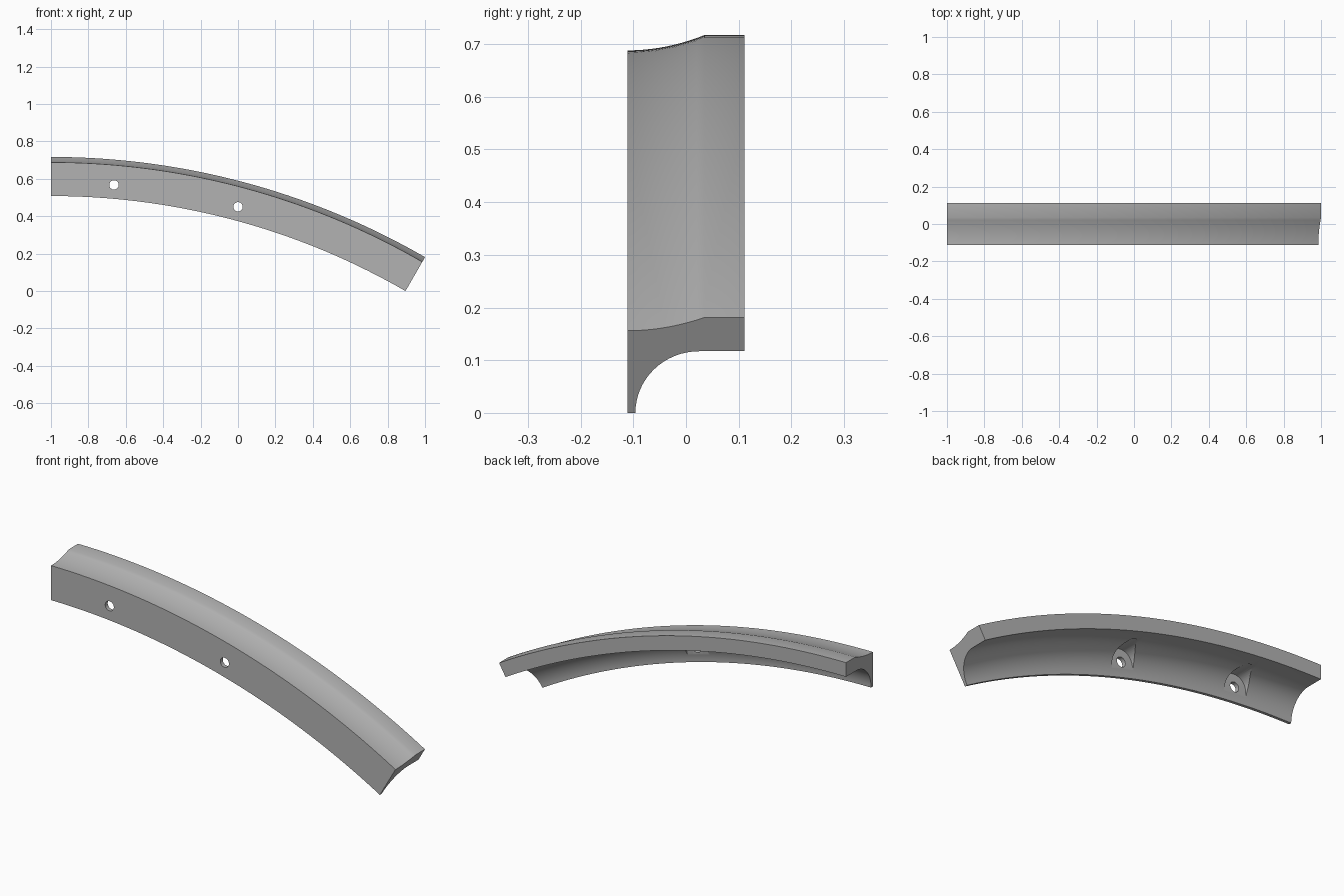
import bpy
import bmesh
from math import sin, cos, pi, radians

cube = bpy.data.objects.get("Cube")
if cube:
    bpy.data.objects.remove(cube, do_unlink=True)

CX, CZ = -1.0, -3.283            # centre of the arc
R_OUT, R_IN, R_UNDER = 4.0, 3.791, 3.926
Y_FRONT, Y_BACK = -0.111, 0.111
SWEEP, STEPS = radians(30), 60
R_HOLE = 3.865

grey = bpy.data.materials.new("plain grey")
grey.use_nodes = True
colour = (0.45, 0.45, 0.45, 1)
grey.diffuse_color = colour
grey.node_tree.nodes["Principled BSDF"].inputs["Base Color"].default_value = colour


def on_arc(y, r, a):
    return (CX + r * sin(a), y, CZ + r * cos(a))


def loft(name, rings):
    """Closed solid through a list of equal rings of points."""
    bm = bmesh.new()
    rows = [[bm.verts.new(p) for p in ring] for ring in rings]
    n = len(rows[0])
    for a, b in zip(rows, rows[1:]):
        for i in range(n):
            j = (i + 1) % n
            bm.faces.new((a[i], a[j], b[j], b[i]))
    bm.faces.new(rows[0])
    bm.faces.new(rows[-1])
    bmesh.ops.recalc_face_normals(bm, faces=bm.faces)
    mesh = bpy.data.meshes.new(name)
    bm.to_mesh(mesh)
    bm.free()
    mesh.materials.append(grey)
    ob = bpy.data.objects.new(name, mesh)
    bpy.context.collection.objects.link(ob)
    return ob


# Cross-section: dished top, flat flange, coved underside, thin front lip
section = [(Y_FRONT + 0.146 * t, R_OUT - 0.029 * (1 - t * t))
           for t in (i / 10 for i in range(11))]
section += [(Y_BACK, R_OUT), (Y_BACK, R_UNDER)]
section += [(0.025 - 0.121 * sin(q), R_IN + (R_UNDER - R_IN) * cos(q))
            for q in (i / 16 * pi / 2 for i in range(17))]
section += [(Y_FRONT, R_IN)]

rail = loft("curved_rail", [[on_arc(y, r, SWEEP * k / STEPS) for y, r in section]
                            for k in range(STEPS + 1)])


def prism(name, outline, angle, y0, y1):
    """Outline of (sideways, radial) offsets, pushed along y at a hole position."""
    def place(u, v, y):
        x, _, z = on_arc(y, R_HOLE + v, angle)
        return (x + u * cos(angle), y, z - u * sin(angle))
    return loft(name, [[place(u, v, y) for u, v in outline] for y in (y0, y1)])


# Screw holes, each with an arched flat pocket cut in the cove behind
hole = [(0.025 * cos(2 * pi * i / 32), 0.025 * sin(2 * pi * i / 32)) for i in range(32)]
arch = [(0.065 * cos(pi * i / 24), 0.065 * sin(pi * i / 24)) for i in range(25)]
arch += [(-0.065, -0.12), (0.065, -0.12)]

cutters = []
for deg in (5, 15):
    cutters.append(prism("pocket_cutter", arch, radians(deg), -0.09, 0.03))
    cutters.append(prism("hole_cutter", hole, radians(deg), -0.2, 0.0))

bpy.context.view_layer.objects.active = rail
for ob in bpy.context.selected_objects:
    ob.select_set(False)
rail.select_set(True)
for cutter in cutters:
    cutter.hide_render = True
    mod = rail.modifiers.new("cut", 'BOOLEAN')
    mod.operation = 'DIFFERENCE'
    mod.solver = 'EXACT'
    mod.object = cutter
    bpy.ops.object.modifier_apply(modifier=mod.name)
    bpy.data.objects.remove(cutter, do_unlink=True)

bpy.ops.object.shade_smooth_by_angle(angle=radians(25))
